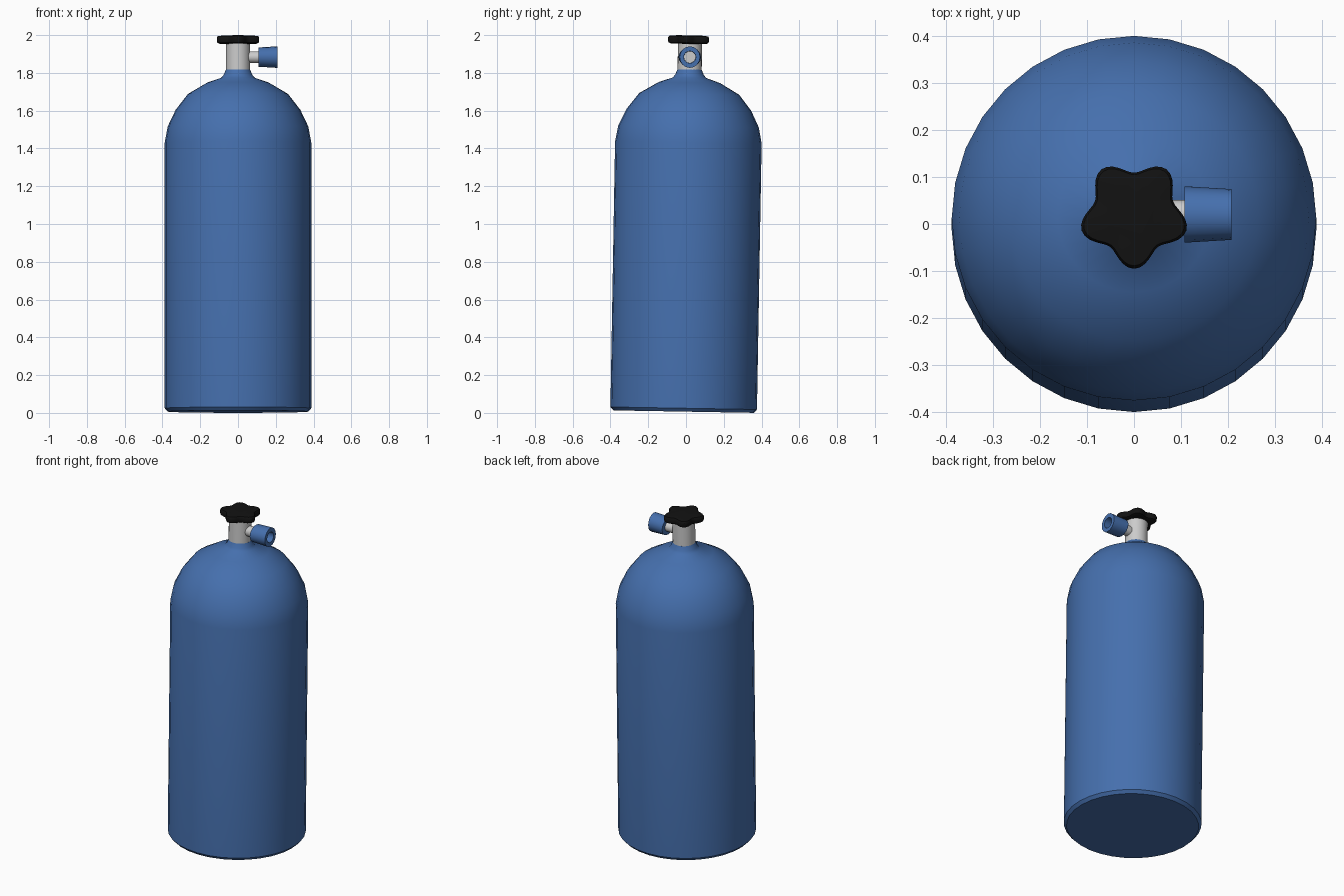
import bpy, bmesh, math
from mathutils import Matrix, Vector

if "Cube" in bpy.data.objects:
    bpy.data.objects.remove(bpy.data.objects["Cube"])

TILT = math.radians(-1.0)
# whole tank leans back one degree about its base
LEAN = Matrix.Translation((0, -0.0125, 0.0068)) @ Matrix.Rotation(TILT, 4, 'X')


def material(name, rgb):
    m = bpy.data.materials.new(name)
    m.diffuse_color = (*rgb, 1)
    m.use_nodes = True
    m.node_tree.nodes["Principled BSDF"].inputs["Base Color"].default_value = m.diffuse_color
    return m


BLUE = material("blue_paint", (0.06, 0.16, 0.42))
BLACK = material("black_rubber", (0.006, 0.006, 0.006))


def loft(name, rings, mat=None, cap=True, loop=False, angle=35):
    """Skin a list of equal-length point rings."""
    bm = bmesh.new()
    vs = [[bm.verts.new(p) for p in ring] for ring in rings]
    n = len(vs[0])
    pairs = list(zip(vs, vs[1:])) + ([(vs[-1], vs[0])] if loop else [])
    for a, b in pairs:
        for i in range(n):
            j = (i + 1) % n
            bm.faces.new((a[i], a[j], b[j], b[i]))
    if cap and not loop:
        bm.faces.new(vs[0][::-1])
        bm.faces.new(vs[-1])
    bmesh.ops.recalc_face_normals(bm, faces=bm.faces)
    me = bpy.data.meshes.new(name)
    bm.to_mesh(me)
    bm.free()
    ob = bpy.data.objects.new(name, me)
    bpy.context.collection.objects.link(ob)
    ob.matrix_world = LEAN
    if mat:
        me.materials.append(mat)
    bpy.ops.object.select_all(action='DESELECT')
    ob.select_set(True)
    bpy.context.view_layer.objects.active = ob
    bpy.ops.object.shade_smooth_by_angle(angle=math.radians(angle))
    return ob


def angles(n):
    return [2 * math.pi * i / n for i in range(n)]


def ring_z(r, z, n):
    return [(r * math.cos(a), r * math.sin(a), z) for a in angles(n)]


def ring_x(ry, rz, x, n, zc=1.877):
    return [(x, ry * math.cos(a), zc + rz * math.sin(a)) for a in angles(n)]


def star(scale, z, n=60):
    pts = []
    for a in angles(n):
        r = scale * (0.102 + 0.015 * math.cos(5 * (a + math.pi / 2)))
        pts.append((r * math.cos(a), r * math.sin(a), z))
    return pts


# tank body: rounded foot, straight wall, dome, flared collar
profile = [(0.372, 0), (0.388, 0.018), (0.388, 1.425), (0.372, 1.51),
           (0.330, 1.598), (0.265, 1.682), (0.163, 1.742), (0.088, 1.768),
           (0.075, 1.785), (0.064, 1.811)]
loft("tank_body", [ring_z(r, z, 32) for r, z in profile], BLUE)

# grey valve neck and side stem
loft("valve_neck", [ring_z(0.064, z, 24) for z in (1.79, 1.955)])
loft("valve_stem", [ring_x(0.031, 0.031, x, 16) for x in (0.03, 0.13)])

# blue hollow outlet nozzle
loft("outlet_nozzle", [ring_x(0.060, 0.051, 0.108, 16), ring_x(0.054, 0.057, 0.208, 16),
                       ring_x(0.032, 0.032, 0.208, 16), ring_x(0.031, 0.031, 0.108, 16)],
     BLUE, loop=True)

# five-lobed hand knob
loft("hand_knob", [star(0.86, 1.947), star(0.97, 1.953), star(1.0, 1.962),
                   star(1.0, 1.980), star(0.95, 1.988), star(0.6, 1.992)], BLACK)
